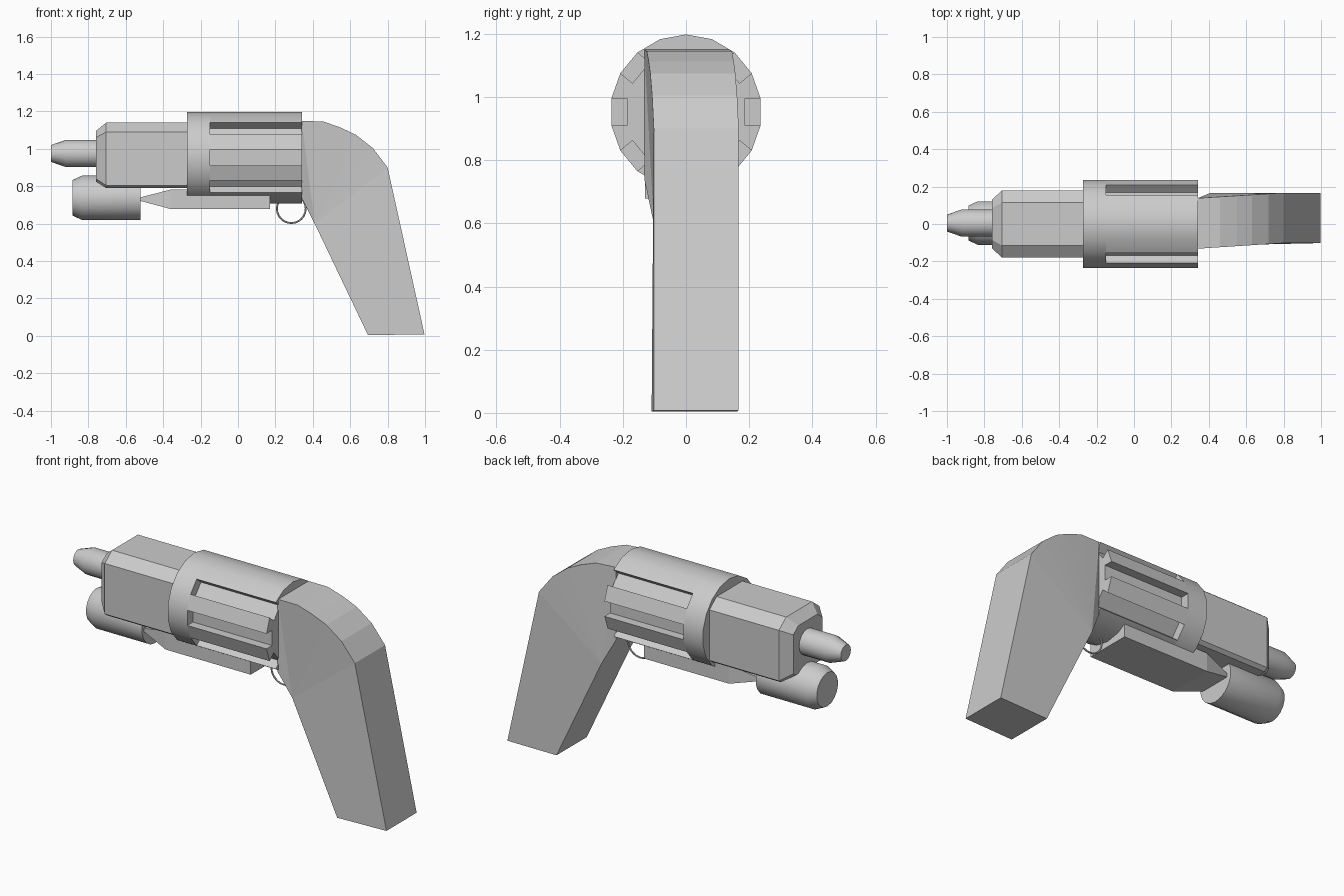
import bpy, bmesh, math
from mathutils import Vector

if "Cube" in bpy.data.objects:
    bpy.data.objects.remove(bpy.data.objects["Cube"])


def loft(name, rings, smooth=False):
    """Skin matching rings of points and cap both ends."""
    bm = bmesh.new()
    vs = [[bm.verts.new(p) for p in r] for r in rings]
    n = len(rings[0])
    for a, b in zip(vs, vs[1:]):
        for i in range(n):
            j = (i + 1) % n
            bm.faces.new((a[i], a[j], b[j], b[i]))
    bm.faces.new(vs[0][::-1])
    bm.faces.new(vs[-1])
    bmesh.ops.recalc_face_normals(bm, faces=bm.faces)
    me = bpy.data.meshes.new(name)
    bm.to_mesh(me)
    bm.free()
    ob = bpy.data.objects.new(name, me)
    bpy.context.collection.objects.link(ob)
    if smooth:
        bpy.ops.object.select_all(action='DESELECT')
        ob.select_set(True)
        bpy.context.view_layer.objects.active = ob
        bpy.ops.object.shade_smooth_by_angle(angle=math.radians(26))
    return ob


def circle(x, ry, rz, cy, cz, n):
    return [(x, cy + ry * math.sin(2 * math.pi * i / n),
             cz + rz * math.cos(2 * math.pi * i / n)) for i in range(n)]


def tube(name, profile, cy, cz, n):
    return loft(name, [circle(x, r, r, cy, cz, n) for x, r in profile], True)


# muzzle and lower tube
tube("muzzle", [(-1, 0.045), (-0.92, 0.073), (-0.70, 0.073)], 0.005, 0.975, 16)
tube("lower_tube", [(-0.885, 0.095), (-0.835, 0.118), (-0.52, 0.118)], 0.005, 0.738, 18)


# barrel housing with bevelled corners and nose
def housing(x, w, z0, z1, cy, cz):
    half = [(w - cy, z1), (w, z1 - cz), (w, z0 + 0.015), (w - 0.02, z0)]
    pts = half + [(-y, z) for y, z in reversed(half)]
    return [(x, y, z) for y, z in pts]


loft("barrel_housing", [housing(-0.76, 0.13, 0.825, 1.095, 0.045, 0.035),
                        housing(-0.705, 0.18, 0.79, 1.14, 0.065, 0.05),
                        housing(-0.25, 0.18, 0.79, 1.14, 0.065, 0.05)])

# drum: solid collar in front, fluted body behind
CZ, N = 0.953, 18
ring = circle(0, 0.24, 0.245, 0, CZ, N)
fluted = []
for i in range(N):
    fluted.append(ring[i])
    if i in (2, 4, 6, 11, 13, 15):
        a = math.radians(20 * i + 10)
        d = Vector((0, math.sin(a), math.cos(a))) * 0.05
        fluted += [tuple(Vector(ring[i]) - d), tuple(Vector(ring[(i + 1) % N]) - d)]


def at(x, pts):
    return [(x, p[1], p[2]) for p in pts]


loft("drum_collar", [at(-0.272, ring), at(-0.15, ring)], True)
loft("drum_body", [at(-0.15, fluted), at(0.343, fluted)], True)


# pump rail with wedge nose
def slab(x, w, z0, z1):
    return [(x, -w, z0), (x, w, z0), (x, w, z1), (x, -w, z1)]


loft("under_rail", [slab(-0.535, 0.09, 0.725, 0.737), slab(-0.36, 0.13, 0.678, 0.782),
                    slab(0.17, 0.13, 0.678, 0.782)])

# grip: side outline with slightly skewed thickness
outline = [(0.34, 1.15), (0.46, 1.145), (0.55, 1.113), (0.63, 1.075), (0.72, 1.005),
           (0.80, 0.90), (0.997, 0.008), (0.695, 0.004), (0.41, 0.60), (0.34, 0.74)]
bm = bmesh.new()
sides = []
for y_front, y_back in ((-0.132, -0.102), (0.138, 0.167)):
    row = []
    for i, (x, z) in enumerate(outline):
        t = 1 if i == 8 else min(1, (x - 0.34) / 0.46)
        row.append(bm.verts.new((x, y_front + (y_back - y_front) * t, z)))
    sides.append(row)
    bm.faces.new(row[5:9])
    for i in range(5):
        bm.faces.new((row[8], row[i], row[i + 1]))
    bm.faces.new((row[8], row[9], row[0]))
a, b = sides
for i in range(len(outline)):
    j = (i + 1) % len(outline)
    bm.faces.new((a[i], a[j], b[j], b[i]))
bmesh.ops.recalc_face_normals(bm, faces=bm.faces)
me = bpy.data.meshes.new("grip")
bm.to_mesh(me)
bm.free()
grip = bpy.data.objects.new("grip", me)
bpy.context.collection.objects.link(grip)

# trigger guard ring
bpy.ops.mesh.primitive_torus_add(major_segments=24, minor_segments=6, major_radius=0.077,
                                 minor_radius=0.005, location=(0.285, 0, 0.68),
                                 rotation=(math.pi / 2, 0, 0))
bpy.context.object.name = "trigger_guard"
